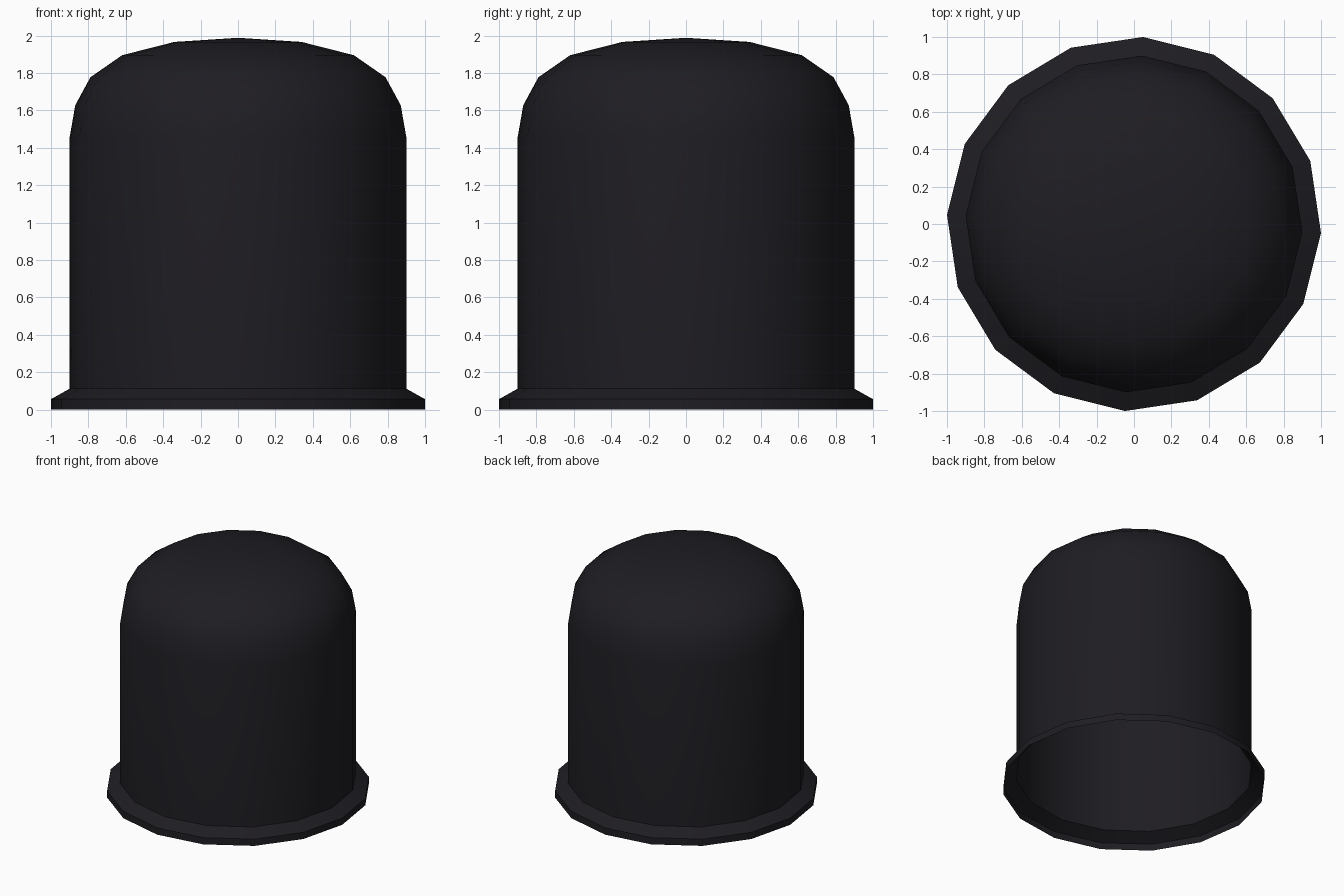
import bpy, bmesh, math

if "Cube" in bpy.data.objects:
    bpy.data.objects.remove(bpy.data.objects["Cube"])

# Dome cover: open-bottomed 16-sided lathe of one profile
SIDES = 16
TWIST = math.radians(-2.8)
PROFILE = [(1.001, 0), (1.001, 0.056), (0.901, 0.112), (0.901, 1.457),
           (0.871, 1.628), (0.79, 1.777), (0.62, 1.895), (0.34, 1.966)]
TOP = 1.988

bm = bmesh.new()
rings = []
for r, z in PROFILE:
    rings.append([bm.verts.new((r * math.cos(TWIST + math.tau * i / SIDES),
                                r * math.sin(TWIST + math.tau * i / SIDES), z))
                  for i in range(SIDES)])
pole = bm.verts.new((0, 0, TOP))

# Flange, wall and dome bands
for lo, hi in zip(rings, rings[1:]):
    for i in range(SIDES):
        j = (i + 1) % SIDES
        bm.faces.new((lo[i], lo[j], hi[j], hi[i]))
# Crown fan
for i in range(SIDES):
    bm.faces.new((rings[-1][i], rings[-1][(i + 1) % SIDES], pole))

mesh = bpy.data.meshes.new("dome_cover")
bm.to_mesh(mesh)
bm.free()
dome = bpy.data.objects.new("dome_cover", mesh)
bpy.context.collection.objects.link(dome)

# Near-black material
mat = bpy.data.materials.new("near_black")
mat.diffuse_color = (0.013, 0.012, 0.016, 1)
mat.use_nodes = True
mat.node_tree.nodes["Principled BSDF"].inputs["Base Color"].default_value = mat.diffuse_color
mesh.materials.append(mat)

# Smooth shading with crisp flange edges
bpy.context.view_layer.objects.active = dome
dome.select_set(True)
bpy.ops.object.shade_smooth_by_angle(angle=math.radians(30))
